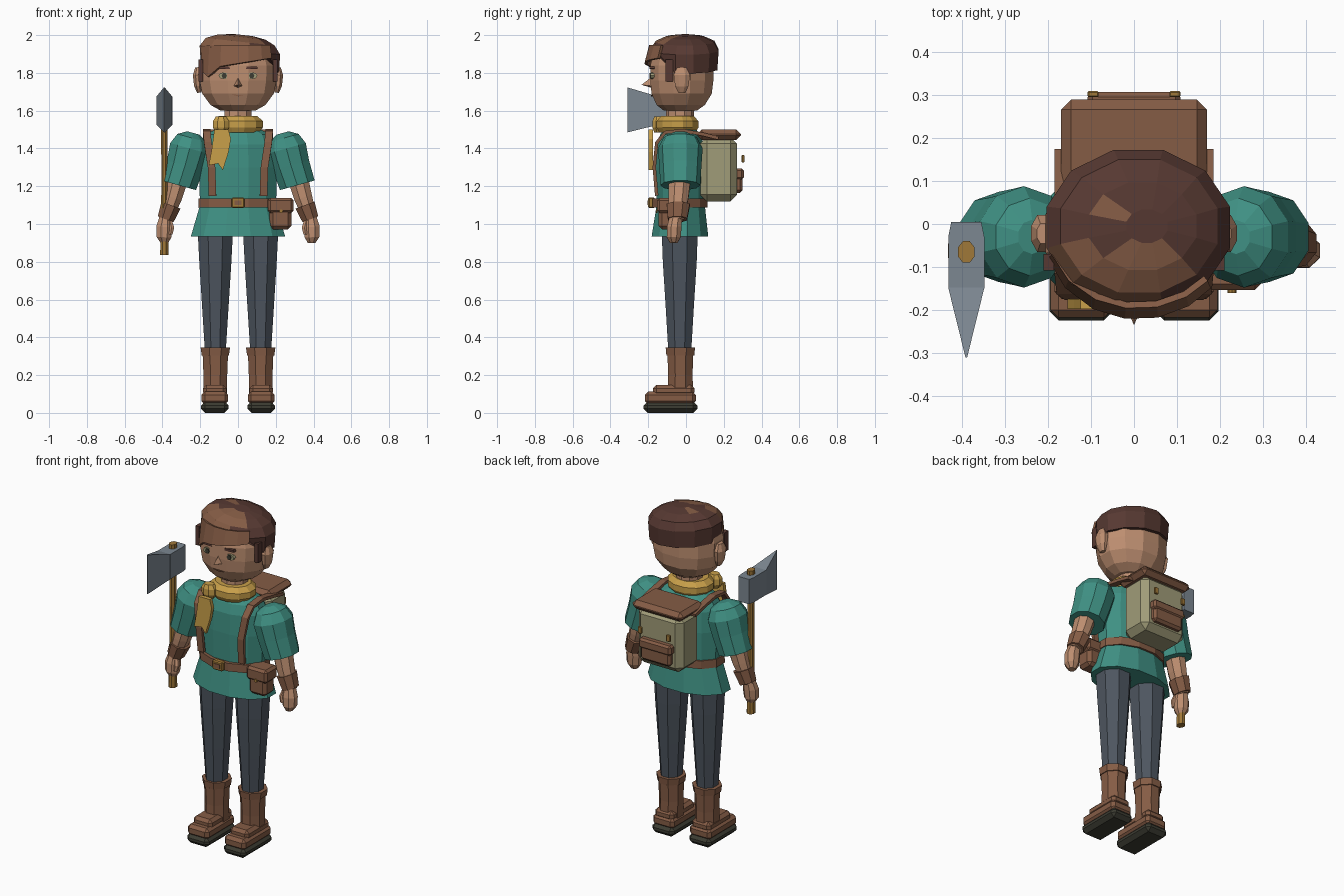
import bpy, bmesh, math
from mathutils import Vector

if "Cube" in bpy.data.objects:
    bpy.data.objects.remove(bpy.data.objects["Cube"])


def colour(name, hexa):
    m = bpy.data.materials.new(name)
    rgb = [int(hexa[i:i + 2], 16) / 255 for i in (0, 2, 4)]
    m.diffuse_color = [c / 12.92 if c < .04 else ((c + .055) / 1.055) ** 2.4 for c in rgb] + [1]
    m.use_nodes = True
    m.node_tree.nodes["Principled BSDF"].inputs["Base Color"].default_value = m.diffuse_color
    return m


SKIN, HAIR = colour("skin", "bd8e70"), colour("dark_hair", "573932")
LEATHER, TEAL = colour("brown_leather", "855c45"), colour("teal_cloth", "3f9083")
SLATE, YELLOW = colour("slate_trousers", "4d555f"), colour("yellow_scarf", "c9a04a")
CANVAS, SOLE = colour("olive_canvas", "a09c78"), colour("dark_sole", "3c3c32")
STEEL, WOOD = colour("steel", "7c8791"), colour("wood_brass", "a07838")


def finish(name, bm, mat):
    bmesh.ops.recalc_face_normals(bm, faces=bm.faces)
    me = bpy.data.meshes.new(name)
    bm.to_mesh(me)
    bm.free()
    ob = bpy.data.objects.new(name, me)
    bpy.context.collection.objects.link(ob)
    me.materials.append(mat)
    return ob


def loft(name, rings, mat, n=12, phase=.5):
    """Closed tube through rings (x, y, z, rx, ry), square to its overall axis."""
    bm = bmesh.new()
    d = (Vector(rings[-1][:3]) - Vector(rings[0][:3])).normalized()
    v = Vector((0, 1, 0))
    u = v.cross(d).normalized()
    loops = []
    for x, y, z, rx, ry in rings:
        loops.append([bm.verts.new(Vector((x, y, z)) + u * rx * math.cos(a) + v * ry * math.sin(a))
                      for a in (2 * math.pi * (i + phase) / n for i in range(n))])
    for a, b in zip(loops, loops[1:]):
        for i in range(n):
            j = (i + 1) % n
            bm.faces.new((a[i], a[j], b[j], b[i]))
    bm.faces.new(loops[0])
    bm.faces.new(loops[-1])
    return finish(name, bm, mat)


def box(name, x, y, z, mat, bevel=0):
    bm = bmesh.new()
    bmesh.ops.create_cube(bm, size=1)
    for v in bm.verts:
        for k, (lo, hi) in enumerate((x, y, z)):
            v.co[k] = (lo + hi) / 2 + v.co[k] * (hi - lo)
    ob = finish(name, bm, mat)
    if bevel:
        m = ob.modifiers.new("bevel", 'BEVEL')
        m.width, m.segments = bevel, 1
    return ob


def hull(name, pts, mat):
    bm = bmesh.new()
    for p in pts:
        bm.verts.new(p)
    bmesh.ops.convex_hull(bm, input=bm.verts)
    return finish(name, bm, mat)


def plate(name, outline, y0, y1, mat):
    """Outline in x, z pushed from y0 to y1."""
    bm = bmesh.new()
    f = bm.faces.new([bm.verts.new((x, y0, z)) for x, z in outline])
    r = bmesh.ops.extrude_face_region(bm, geom=[f])
    for v in r["geom"]:
        if isinstance(v, bmesh.types.BMVert):
            v.co.y = y1
    return finish(name, bm, mat)


def strip(name, rail_a, rail_b, thick, mat):
    bm = bmesh.new()
    a, b = ([bm.verts.new(p) for p in r] for r in (rail_a, rail_b))
    for i in range(len(a) - 1):
        bm.faces.new((a[i], a[i + 1], b[i + 1], b[i]))
    ob = finish(name, bm, mat)
    m = ob.modifiers.new("thickness", 'SOLIDIFY')
    m.thickness, m.offset = thick, 0
    return ob


def disc(cx, cz, rx, rz, n=8):
    return [(cx + rx * math.cos(2 * math.pi * i / n), cz + rz * math.sin(2 * math.pi * i / n)) for i in range(n)]


# Limbs, boots, straps and paired face parts
for s, side in ((-1, "left"), (1, "right")):
    lx = s * .12
    loft(side + "_trouser_leg", [(lx, -.033, .33, .06, .066), (lx, -.033, .55, .075, .08),
         (lx, -.033, .8, .092, .097), (lx, -.033, 1.0, .103, .105)], SLATE, 8)
    loft(side + "_boot_shaft", [(lx, -.03, .09, .068, .074), (lx, -.03, .2, .068, .07),
         (lx, -.03, .32, .073, .074)], LEATHER, 8)
    loft(side + "_boot_cuff", [(lx, -.03, .305, .078, .08), (lx, -.03, .345, .084, .084)], LEATHER, 8)
    bx = (s * .123 - .074, s * .123 + .074)
    box(side + "_sole", bx, (-.225, .06), (0, .06), SOLE, .022)
    box(side + "_boot_foot", (bx[0] + .003, bx[1] - .003), (-.218, .052), (.045, .112), LEATHER, .018)
    box(side + "_boot_instep", (bx[0] + .012, bx[1] - .012), (-.175, .045), (.09, .148), LEATHER, .018)

    loft(side + "_sleeve", [(s * .314, -.03, 1.205, .1, .105), (s * .28, -.03, 1.31, .105, .112),
         (s * .256, -.03, 1.4, .112, .118), (s * .243, -.03, 1.455, .085, .09),
         (s * .237, -.03, 1.482, .035, .04)], TEAL, 10)
    loft(side + "_forearm", [(s * .385, -.05, 1.02, .038, .042), (s * .345, -.04, 1.14, .052, .058),
         (s * .318, -.033, 1.24, .058, .062)], SKIN, 8)
    loft(side + "_bracer", [(s * .383, -.045, 1.025, .048, .055), (s * .355, -.041, 1.1, .058, .066)], LEATHER, 8)
    loft(side + "_hand", [(s * .39, -.065, .9, .022, .022), (s * .392, -.065, .93, .042, .04),
         (s * .39, -.062, .985, .046, .042), (s * .385, -.055, 1.035, .034, .036)], SKIN, 8)
    loft(side + "_thumb", [(s * .357, -.085, .945, .012, .013), (s * .352, -.08, .98, .017, .018),
         (s * .362, -.07, 1.02, .013, .014)], SKIN, 6)

    path = [(.135, -.155, 1.15), (.14, -.168, 1.3), (.16, -.155, 1.43), (.165, -.11, 1.485),
            (.165, -.02, 1.495), (.165, .09, 1.475), (.165, .172, 1.455)]
    strip(side + "_pack_strap", [(s * x - .02, y, z) for x, y, z in path],
          [(s * x + .02, y, z) for x, y, z in path], .018, LEATHER)
    box(side + "_pack_buckle", (s * .095 - .013, s * .095 + .013), (.295, .309), (1.325, 1.365), WOOD, .003)

    loft(side + "_ear", [(s * .205, -.022, 1.695, .012, .02), (s * .212, -.022, 1.73, .022, .038),
         (s * .215, -.022, 1.79, .026, .047), (s * .212, -.022, 1.83, .015, .025)], SKIN, 8)
    plate(side + "_eye", disc(s * .075, 1.785, .028, .018), -.187, -.16, CANVAS)
    plate(side + "_pupil", disc(s * .073, 1.785, .014, .016, 6), -.193, -.185, SOLE)
    plate(side + "_brow", [(s * .043, 1.82), (s * .105, 1.822), (s * .1, 1.835), (s * .045, 1.834)], -.192, -.155, HAIR)
    box(side + "_sideburn", (s * .198 - .012, s * .198 + .012), (-.108, -.07), (1.755, 1.87), HAIR)

# Torso
loft("tunic", [(0, -.032, .935, .258, .155), (0, -.028, 1.1, .208, .132), (0, -.028, 1.3, .215, .135),
     (0, -.03, 1.42, .205, .128), (0, -.03, 1.475, .18, .11), (0, -.035, 1.51, .1, .08)], TEAL)
loft("belt", [(0, -.032, 1.087, .218, .15), (0, -.032, 1.135, .216, .15)], LEATHER)
box("buckle", (-.034, .034), (-.2, -.165), (1.085, 1.14), WOOD, .006)
box("buckle_centre", (-.018, .018), (-.204, -.198), (1.1, 1.125), LEATHER)

# Belt pouch
box("pouch", (.168, .282), (-.145, -.045), (.972, 1.085), LEATHER, .018)
box("pouch_flap", (.158, .295), (-.153, -.038), (1.058, 1.138), LEATHER, .014)
plate("pouch_stud", disc(.228, 1.068, .01, .01), -.16, -.15, WOOD)

# Scarf with knot and hanging tail
loft("neck", [(0, -.035, 1.48, .078, .075), (0, -.03, 1.64, .075, .075)], SKIN, 10)
loft("scarf", [(0, -.045, 1.485, .115, .1), (0, -.045, 1.51, .136, .114), (0, -.045, 1.545, .136, .114),
     (0, -.045, 1.572, .105, .09)], YELLOW)
loft("scarf_knot", [(-.09, -.145, 1.485, .03, .025), (-.09, -.145, 1.51, .046, .035),
     (-.09, -.145, 1.545, .046, .035), (-.09, -.145, 1.568, .03, .025)], YELLOW, 8)
plate("scarf_tail", [(-.125, 1.5), (-.05, 1.5), (-.038, 1.45), (-.05, 1.38), (-.08, 1.285),
      (-.105, 1.32), (-.155, 1.31), (-.14, 1.39)], -.198, -.175, YELLOW)

# Head, nose and mouth
loft("head", [(0, -.03, 1.6, .095, .09), (0, -.028, 1.63, .15, .132), (0, -.023, 1.69, .196, .165),
     (0, -.022, 1.76, .211, .173), (0, -.022, 1.84, .213, .173), (0, -.02, 1.92, .19, .155)], SKIN)
hull("nose", [(0, -.17, 1.788), (-.027, -.175, 1.73), (.027, -.175, 1.73), (0, -.235, 1.737), (0, -.18, 1.72)], SKIN)
plate("mouth", [(-.036, 1.685), (0, 1.676), (.032, 1.683), (0, 1.684)], -.184, -.165, LEATHER)

# Hair: dark cap with lighter swept patches, raised over the forehead
cap = loft("hair_cap", [(.01, -.008, 1.82, .215, .18), (.01, -.008, 1.92, .222, .187),
           (.012, -.005, 1.965, .19, .16), (.02, -.005, 1.99, .13, .105), (.03, -.005, 2.0, .05, .04)], HAIR)
cap.data.materials.append(LEATHER)
for v in cap.data.vertices:
    if v.co.z < 1.83 and v.co.y < -.1:
        v.co.z = 1.89
for f in cap.data.polygons:
    c = f.center
    if (c.y < -.06 and c.x < .1 and c.z > 1.84) or (-.11 < c.x < -.03 and .02 < c.y < .09 and c.z > 1.97):
        f.material_index = 1
angles = [math.radians(a) for a in (-72, -50, -28, -8, 12, 32, 50)]
strip("fringe", [(.01 + .205 * math.sin(a), -.012 - .178 * math.cos(a), 1.945) for a in angles],
      [(.01 + .215 * math.sin(a), -.015 - .2 * math.cos(a), 1.85 + .035 * math.sin(a) - (.045 if i == 1 else 0))
       for i, a in enumerate(angles)], .015, LEATHER)

# Backpack
box("pack_body", (-.15, .15), (.075, .27), (1.12, 1.46), CANVAS, .035)
box("pack_lid", (-.17, .17), (.06, .29), (1.445, 1.5), LEATHER, .024)
box("pack_pocket", (-.1, .1), (.25, .3), (1.165, 1.27), LEATHER, .014)
box("pack_pocket_flap", (-.108, .108), (.25, .307), (1.235, 1.295), LEATHER, .012)

# Axe
AX, AY = -.39, -.065
loft("axe_handle", [(AX, AY, .86, .019, .024), (AX, AY, 1.3, .017, .022), (AX, AY, 1.7, .021, .027)], WOOD, 8)
loft("axe_pommel", [(AX, AY, .835, .024, .028), (AX, AY, .925, .022, .026)], WOOD, 8)
hull("axe_head", [(AX + s * w, y, z) for s in (-1, 1) for w, y in ((.035, .005), (.042, -.03), (.042, -.15))
     for z in (1.525, 1.675)], STEEL)
hull("axe_blade", [(AX + s * w, y, z) for s in (-1, 1) for w, y, lo, hi in
     ((.042, -.148, 1.525, 1.675), (.024, -.22, 1.51, 1.69), (.002, -.31, 1.485, 1.723)) for z in (lo, hi)], STEEL)
